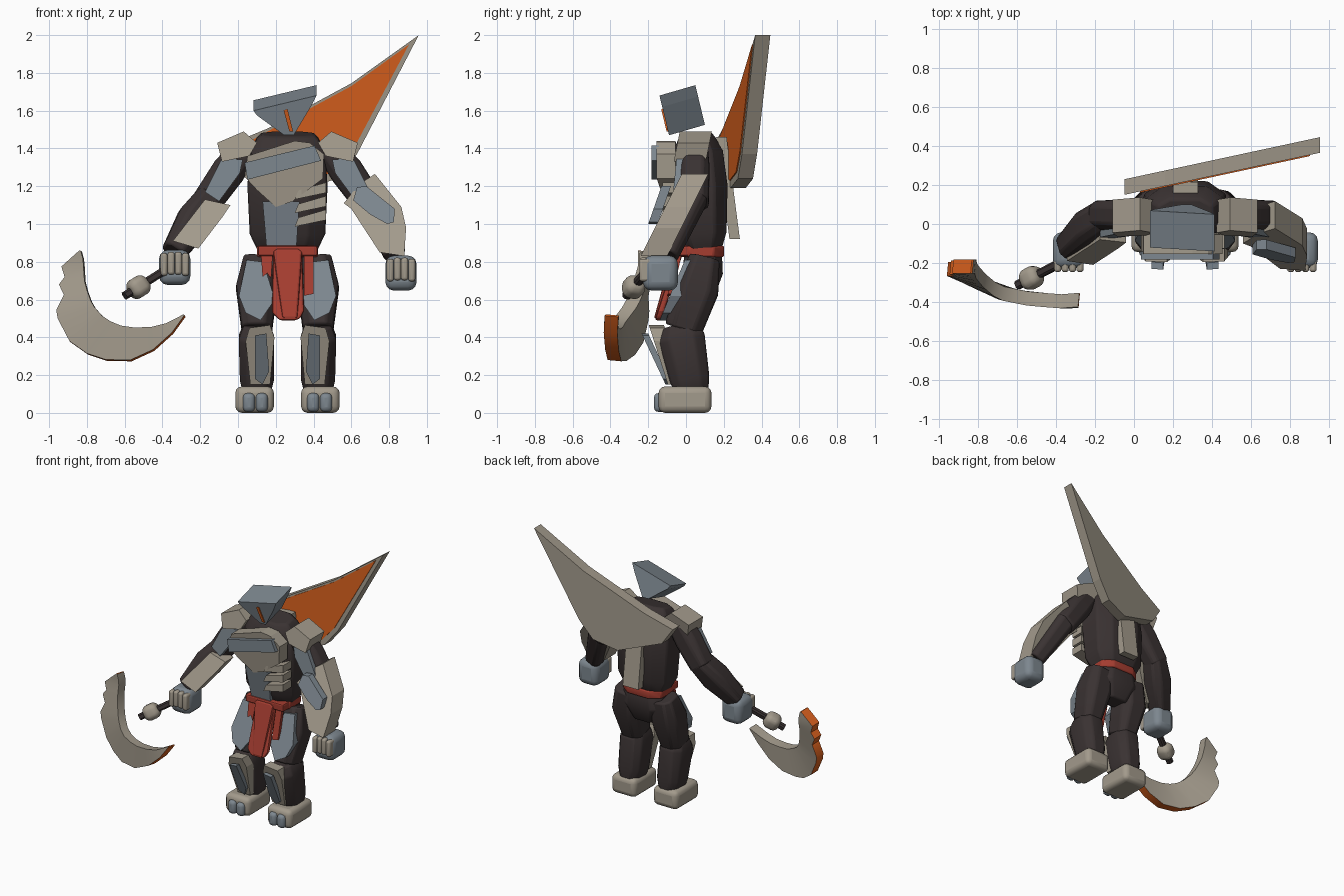
import bpy, bmesh, math
from mathutils import Vector

CX = 0.262  # body centre line


def mat(name, r, g, b):
    m = bpy.data.materials.new(name)
    m.diffuse_color = (r, g, b, 1)
    return m


TAN = mat("bone", 0.365, 0.325, 0.262)
GREY = mat("blue_grey", 0.205, 0.242, 0.275)
DARK = mat("dark_hide", 0.042, 0.032, 0.032)
RED = mat("red_cloth", 0.38, 0.047, 0.03)
ORANGE = mat("orange", 0.70, 0.12, 0.013)


def finish(bm, name, mats, flip=False, bevel=0, segs=2, smooth=False):
    if flip:
        for v in bm.verts:
            v.co.x = 2 * CX - v.co.x
    bmesh.ops.recalc_face_normals(bm, faces=bm.faces)
    me = bpy.data.meshes.new(name)
    bm.to_mesh(me)
    bm.free()
    for m in mats:
        me.materials.append(m)
    ob = bpy.data.objects.new(name, me)
    bpy.context.collection.objects.link(ob)
    if bevel:
        b = ob.modifiers.new("bevel", "BEVEL")
        b.width, b.segments, b.limit_method = bevel, segs, "ANGLE"
    if smooth:
        bpy.ops.object.select_all(action="DESELECT")
        ob.select_set(True)
        bpy.context.view_layer.objects.active = ob
        bpy.ops.object.shade_smooth_by_angle(angle=math.radians(40))
    return ob


def plate(name, pts, y, depth, m, flip=False, bevel=0, rise=0):
    """Extruded x-z outline whose front lies at y(x, z)."""
    f = y if callable(y) else (lambda x, z: y)
    bm = bmesh.new()
    a = [bm.verts.new((x, f(x, z), z)) for x, z in pts]
    b = [bm.verts.new((x, f(x, z) + depth, z + rise)) for x, z in pts]
    bm.faces.new(a)
    bm.faces.new(b[::-1])
    for i in range(len(a)):
        j = (i + 1) % len(a)
        bm.faces.new((a[j], a[i], b[i], b[j]))
    return finish(bm, name, [m], flip, bevel)


def limb(name, stations, m, flip=False, chamfer=0.45, bevel=0.012):
    """Chamfered box section swept along stations (x, y, z, half width, half depth)."""
    bm = bmesh.new()
    P = [Vector(s[:3]) for s in stations]
    rings = []
    for i, s in enumerate(stations):
        d = (P[min(i + 1, len(P) - 1)] - P[max(i - 1, 0)]).normalized()
        u = (Vector((0, 1, 0)) - d * d.y).normalized()
        v = d.cross(u)
        k = 1 - chamfer
        ring = []
        for p, q in ((1, k), (k, 1), (-k, 1), (-1, k), (-1, -k), (-k, -1), (k, -1), (1, -k)):
            ring.append(bm.verts.new(P[i] + v * p * s[3] + u * q * s[4]))
        rings.append(ring)
    for r, t in zip(rings, rings[1:]):
        for i in range(8):
            bm.faces.new((r[i], r[(i + 1) % 8], t[(i + 1) % 8], t[i]))
    bm.faces.new(rings[0])
    bm.faces.new(rings[-1])
    return finish(bm, name, [m], flip, bevel, 2, True)


def block(name, c, size, m, flip=False, bevel=0.03):
    bm = bmesh.new()
    bmesh.ops.create_cube(bm, size=1)
    for v in bm.verts:
        v.co = Vector(c) + Vector([v.co[i] * size[i] for i in range(3)])
    return finish(bm, name, [m], flip, bevel, 3, True)


def slope(y0, z0, k):
    return lambda x, z: y0 + k * (z - z0)


# legs, feet and leg armour on both sides
for flip, side in ((False, "right"), (True, "left")):
    limb(side + "_thigh", [(.12, .1, .82, .09, .08), (.10, .06, .66, .11, .115), (.1, -.015, .44, .08, .1)], DARK, flip)
    limb(side + "_shin", [(.1, -.04, .465, .07, .085), (.097, -.025, .40, .093, .125), (.1, .02, .18, .09, .105), (.1, .035, .1, .07, .085)], DARK, flip)
    plate(side + "_thigh_plate", [(.045, .81), (.13, .8), (.165, .7), (.195, .6), (.12, .49), (.04, .53), (.005, .62)],
          slope(-.01, .8, .42), .06, GREY, flip)
    plate(side + "_knee_guard", [(.06, .45), (.17, .465), (.193, .40), (.17, .15), (.065, .15), (.04, .38)],
          slope(-.195, .46, -.32), .08, TAN, flip)
    plate(side + "_shin_plate", [(.09, .41), (.15, .42), (.165, .22), (.13, .15), (.09, .18)],
          slope(-.235, .42, -.47), .035, GREY, flip)
    block(side + "_foot", (.088, -.005, .07), (.204, .28, .14), TAN, flip, .035)
    for i in (0, 1):
        block(side + "_toe", (.058 + i * .068, -.13, .055), (.064, .08, .1), GREY, flip, .025)

# trunk
limb("pelvis", [(CX, .09, .85, .15, .1), (CX, .09, .74, .18, .105), (CX, .08, .62, .1, .07)], DARK)
limb("torso", [(CX, .09, .86, .155, .1), (CX, .08, .95, .2, .135), (CX, .07, 1.2, .212, .15),
               (CX, .06, 1.38, .2, .135), (CX, .055, 1.45, .165, .1), (CX, .05, 1.477, .14, .08)], DARK)
limb("belt", [(CX, .08, .825, .162, .122), (CX, .08, .885, .162, .122)], RED, bevel=.01)
plate("belt_front", [(.105, .83), (.42, .83), (.42, .885), (.105, .885)], -.062, .1, RED, bevel=.01)
plate("loincloth", [(.185, .85), (.34, .85), (.35, .54), (.33, .50), (.30, .49), (.22, .49), (.18, .53)], slope(-.05, .85, .32), .035, RED, bevel=.012)
plate("loincloth_fold", [(.185, .855), (.205, .87), (.32, .87), (.34, .855), (.315, .50), (.235, .50)], slope(-.072, .85, .28), .04, RED, bevel=.012)
plate("cloth_strip_left", [(.35, .86), (.4, .86), (.4, .63), (.35, .62)], slope(-.045, .85, .23), .025, RED)
plate("cloth_strip_right", [(.12, .86), (.185, .86), (.175, .71), (.155, .74), (.13, .72)], slope(-.045, .85, .23), .025, RED)

# torso armour
plate("belly_plate", [(.15, .885), (.31, .885), (.325, 1.12), (.13, 1.12)], slope(-.055, .88, -.2), .05, GREY)
plate("chest_plate", [(.035, 1.25), (.1, 1.18), (.2, 1.09), (.29, 1.12), (.45, 1.24), (.455, 1.37), (.38, 1.43), (.3, 1.44), (.05, 1.36)],
      lambda x, z: -.155 + max(0, 1.24 - z) * .35, .1, TAN)
plate("chest_bar", [(.05, 1.235), (.44, 1.335), (.405, 1.415), (.035, 1.325)], -.182, .04, GREY)
for i in range(3):
    z = 1.13 - i * .072
    plate("rib_plate", [(.3, z), (.465, z + .035), (.465, z + .09), (.32, z + .048)], -.125, .1, TAN)
plate("spine_plate", [(.2, 1.46), (.33, 1.46), (.33, .92), (.2, .92)], slope(.16, 1.46, -.13), .055, TAN)

# shoulders and upper arms
for flip, side in ((False, "right"), (True, "left")):
    plate(side + "_shoulder_pad", [(-.11, 1.43), (.03, 1.49), (.1, 1.43), (.06, 1.36), (-.085, 1.33)], slope(-.035, 1.48, .2), .17, TAN, flip)
    limb(side + "_upper_arm", [(.04, .04, 1.40, .075, .075), (-.05, .045, 1.28, .09, .08), (-.17, .045, 1.11, .08, .075)], DARK, flip)
    plate(side + "_upper_arm_plate", [(-.085, 1.35), (.025, 1.34), (.01, 1.27), (-.1, 1.12), (-.175, 1.17)], slope(-.055, 1.3, .1), .05, GREY, flip)

# right forearm
limb("right_forearm", [(-.14, .05, 1.15, .075, .08), (-.23, -.02, 1.02, .095, .09), (-.34, -.12, .85, .065, .07)], DARK)
plate("right_forearm_guard", [(-.175, 1.13), (-.04, 1.10), (-.08, 1.04), (-.21, .87), (-.345, .91)], slope(-.08, 1.13, .5), .1, TAN)

# left forearm with large gauntlet
limb("left_forearm", [(.68, .05, 1.15, .075, .07), (.83, -.1, .84, .06, .06)], DARK)
plate("left_gauntlet", [(.725, 1.265), (.64, 1.21), (.56, 1.11), (.60, 1.08), (.75, .85), (.88, .83), (.89, .98), (.865, 1.09)], slope(-.04, 1.23, .5), .14, TAN)
plate("gauntlet_inset", [(.61, 1.125), (.63, 1.195), (.68, 1.20), (.83, 1.08), (.825, 1.01), (.79, 1.0), (.70, 1.05)], slope(-.13, 1.2, .35), .05, GREY)

# hands with knuckled fingers
for side, x, z in (("right", -.335, .77), ("left", .863, .74)):
    block(side + "_hand", (x, -.135, z), (.165, .185, .185), GREY, bevel=.045)
    for i in range(4):
        block(side + "_finger", (x - .057 + i * .038, -.212, z + .025 - abs(i - 1.5) * .006), (.037, .07, .12), TAN, bevel=.014)

# head: wedge mask tilted forward
plate("head", [(.082, 1.60), (.415, 1.68), (.385, 1.62), (.295, 1.47), (.245, 1.47), (.1, 1.575)], slope(-.09, 1.47, -.24), .19, GREY, rise=.055)
plate("face_stripe", [(.272, 1.49), (.292, 1.49), (.262, 1.61), (.242, 1.60)], slope(-.098, 1.47, -.24), .015, ORANGE)


# back fin: rim and recessed orange panel
def fin_y(x, z):
    return .15 + .215 * (x + .05)


fin = [(.957, 2.0), (.6, 1.745), (.16, 1.507), (-.05, 1.42), (.03, 1.30), (.35, 1.19), (.53, 1.24), (.63, 1.37)]
panel = [(.905, 1.95), (.6, 1.73), (.17, 1.497), (.03, 1.42), (.07, 1.33), (.35, 1.23), (.51, 1.275), (.605, 1.385)]
plate("back_fin", fin, fin_y, .08, TAN)
plate("fin_panel", panel, lambda x, z: fin_y(x, z) - .006, .009, ORANGE)

# broken weapon: handle, pommel and separate crescent blade
limb("weapon_handle", [(-.3, -.16, .81, .022, .022), (-.6, -.315, .62, .022, .022)], DARK, bevel=0)
limb("weapon_pommel", [(-.485, -.255, .695, .035, .035), (-.505, -.265, .68, .055, .055),
                       (-.55, -.29, .652, .055, .055), (-.57, -.30, .64, .035, .035)], TAN)
outer = [(-.84, .86), (-.885, .82), (-.935, .775), (-.918, .72), (-.948, .68), (-.922, .625), (-.962, .545), (-.955, .50), (-.892, .38),
         (-.80, .315), (-.70, .282), (-.57, .28), (-.45, .335), (-.35, .425), (-.285, .515)]
inner = [(-.832, .858), (-.822, .82), (-.818, .78), (-.816, .74), (-.813, .70), (-.80, .65), (-.78, .595), (-.76, .56), (-.72, .515),
         (-.675, .485), (-.62, .462), (-.55, .452), (-.46, .455), (-.38, .475), (-.288, .522)]
CURVE = [(-1, -.225), (-.95, -.235), (-.83, -.29), (-.77, -.32), (-.69, -.355), (-.54, -.385), (-.28, -.405), (0, -.41)]


def blade_y(x, z):
    for (x0, y0), (x1, y1) in zip(CURVE, CURVE[1:]):
        if x <= x1:
            y = y0 + (y1 - y0) * (x - x0) / (x1 - x0)
            break
    w = min(1, max(0, (z - .5) / .28))
    return y * (1 - w) - .218 * w


bm = bmesh.new()
cols = []
for o, n in zip(outer, inner):
    cols.append([bm.verts.new((p[0] + dx, blade_y(*p) + dy, p[1] - dx)) for p, dy, dx in
                 ((o, -.036, 0), (o, .036, .007), (n, .036, .007), (n, -.036, 0))])
for a, b in zip(cols, cols[1:]):
    for k in range(4):
        f = bm.faces.new((a[k], a[(k + 1) % 4], b[(k + 1) % 4], b[k]))
        f.material_index = 1 if k == 0 else 0  # outer cutting edge
for c in (cols[0], cols[-1]):
    bm.faces.new(c).material_index = 1
finish(bm, "crescent_blade", [TAN, ORANGE], smooth=True)
